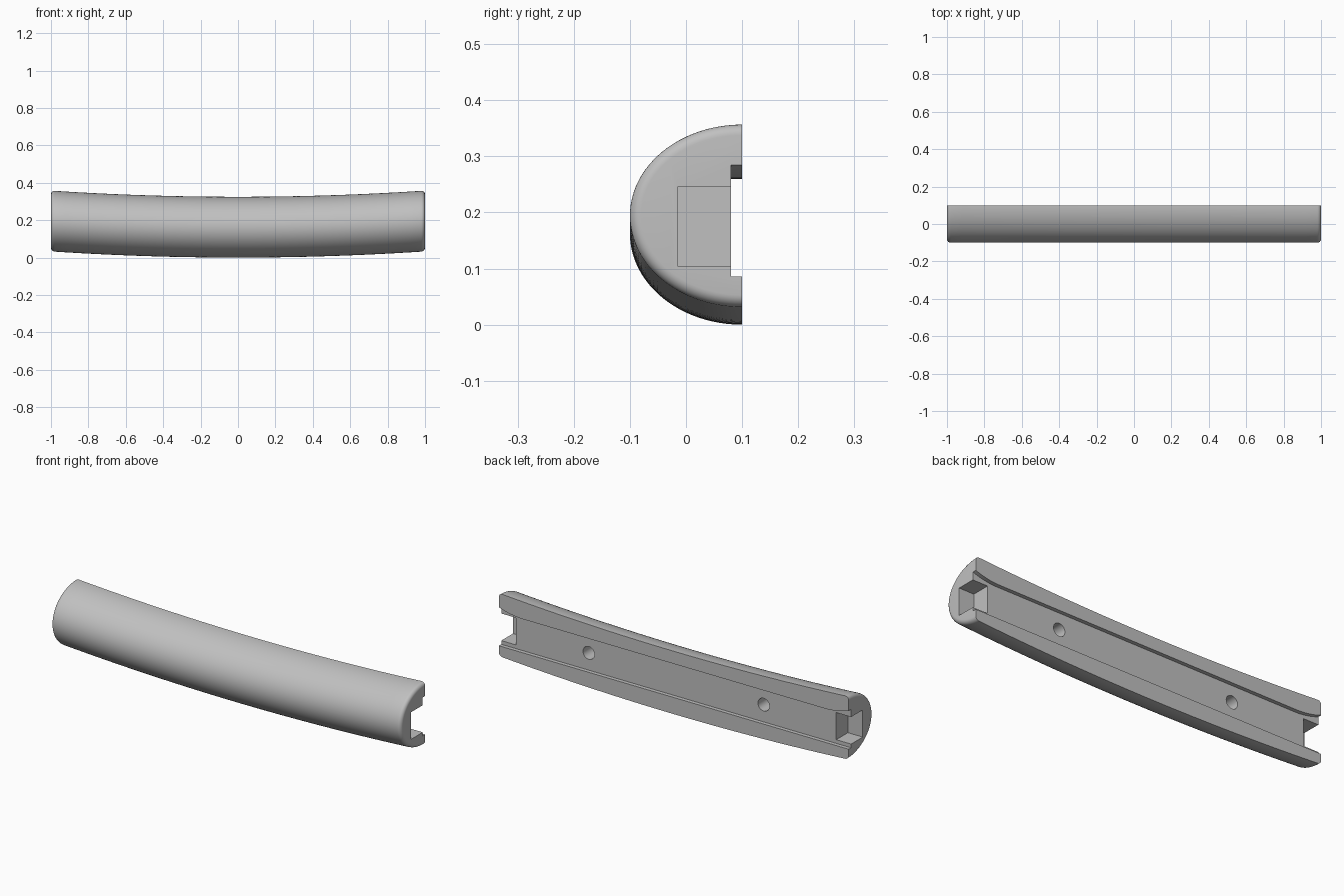
import bpy
import bmesh
import math

if "Cube" in bpy.data.objects:
    bpy.data.objects.remove(bpy.data.objects["Cube"], do_unlink=True)

HALF_W, HALF_H, BACK = 0.2, 0.1625, 0.1
RISE, FILLET, SEGS = 0.033, 0.02, 48

grey = bpy.data.materials.new("handle grey")
grey.use_nodes = True
colour = (0.53, 0.53, 0.53, 1)
grey.diffuse_color = colour
grey.node_tree.nodes["Principled BSDF"].inputs["Base Color"].default_value = colour


def finish(bm, name):
    bmesh.ops.recalc_face_normals(bm, faces=bm.faces)
    mesh = bpy.data.meshes.new(name)
    bm.to_mesh(mesh)
    bm.free()
    mesh.materials.append(grey)
    obj = bpy.data.objects.new(name, mesh)
    bpy.context.collection.objects.link(obj)
    return obj


def loft(rings, name):
    """Join equal closed rings of points and cap both ends."""
    bm = bmesh.new()
    loops = [[bm.verts.new(p) for p in ring] for ring in rings]
    n = len(loops[0])
    for a, b in zip(loops, loops[1:]):
        for i in range(n):
            j = (i + 1) % n
            bm.faces.new((a[i], a[j], b[j], b[i]))
    bm.faces.new(loops[0])
    bm.faces.new(loops[-1])
    return finish(bm, name)


def box(name, x0, x1, y0, y1, z0, z1):
    ring = [(y0, z0), (y1, z0), (y1, z1), (y0, z1)]
    return loft([[(x, y, z) for y, z in ring] for x in (x0, x1)], name)


# Gently bowed half-oval body with rounded end rims
def section(x, inset):
    centre = HALF_H + RISE * x * x
    angles = [math.pi * i / SEGS for i in range(SEGS + 1)]
    return [(x, BACK - (HALF_W - inset) * math.sin(a),
             centre + (HALF_H - inset) * math.cos(a)) for a in angles]


steps = [math.pi / 2 * i / 6 for i in range(7)]
rim = [(1 - FILLET + FILLET * math.sin(a), FILLET * (1 - math.cos(a))) for a in steps]
span = [((1 - FILLET) * i / 16, 0) for i in range(-15, 16)]
stations = [(-x, r) for x, r in reversed(rim)] + span + rim
handle = loft([section(x, r) for x, r in stations], "handle_scale")

# Straight back channel whose upper edge flares at the ends
FLARE = 0.14
edge = [(1 - FLARE + FLARE * i / 8, 0.26 + 0.025 * (i / 8) ** 2) for i in range(9)]
edge.append((1.05, 0.3))
top = [(-x, z) for x, z in reversed(edge)] + edge
outline = [(-1.05, 0.086)] + top + [(1.05, 0.086)]
cutters = [loft([[(x, y, z) for x, z in outline] for y in (0.08, 0.15)], "channel_cutter")]

# End pockets and blind fixing holes
for side in (-1, 1):
    x0, x1 = sorted((side * 0.915, side * 1.1))
    cutters.append(box("pocket_cutter", x0, x1, -0.015, 0.13, 0.105, 0.245))
    circle = [2 * math.pi * i / 32 for i in range(32)]
    cutters.append(loft([[(side * 0.5 + 0.033 * math.cos(a), y, 0.175 + 0.033 * math.sin(a))
                          for a in circle] for y in (-0.015, 0.13)], "hole_cutter"))

for cutter in cutters:
    cutter.hide_render = True
    mod = handle.modifiers.new(cutter.name, 'BOOLEAN')
    mod.operation = 'DIFFERENCE'
    mod.solver = 'EXACT'
    mod.object = cutter

# Bake the cuts and drop the cutters
graph = bpy.context.evaluated_depsgraph_get()
baked = bpy.data.meshes.new_from_object(handle.evaluated_get(graph))
handle.modifiers.clear()
handle.data = baked
for cutter in cutters:
    bpy.data.objects.remove(cutter, do_unlink=True)

bpy.ops.object.select_all(action='DESELECT')
handle.select_set(True)
bpy.context.view_layer.objects.active = handle
bpy.ops.object.shade_smooth_by_angle(angle=math.radians(30))
